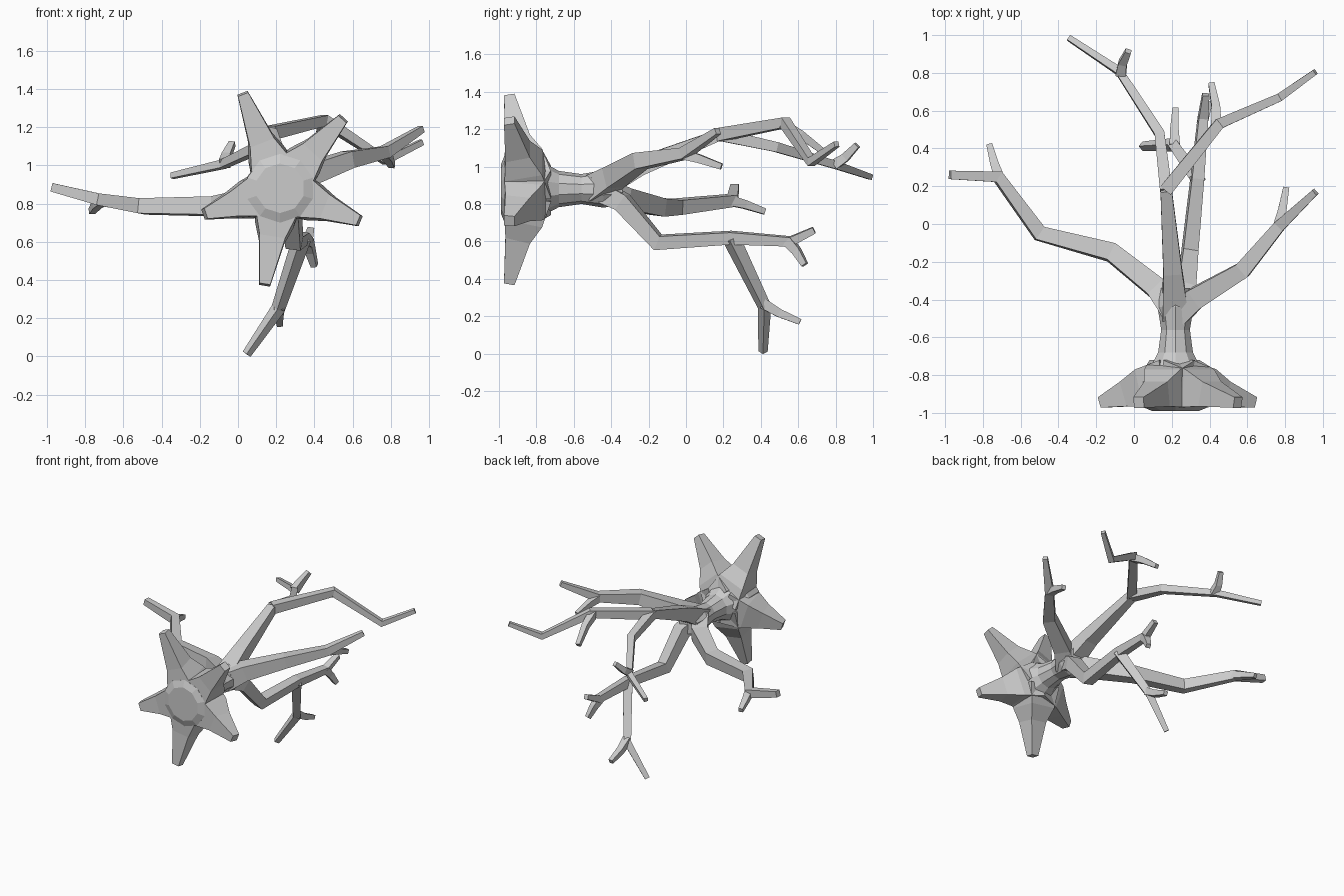
import bpy, bmesh, math
from mathutils import Vector

if "Cube" in bpy.data.objects:
    bpy.data.objects.remove(bpy.data.objects["Cube"])


def loft(name, rings):
    bm = bmesh.new()
    vs = [[bm.verts.new(p) for p in r] for r in rings]
    n = len(vs[0])
    for a, b in zip(vs, vs[1:]):
        for i in range(n):
            j = (i + 1) % n
            bm.faces.new((a[i], a[j], b[j], b[i]))
    bm.faces.new(vs[0])
    bm.faces.new(vs[-1])
    bmesh.ops.recalc_face_normals(bm, faces=bm.faces)
    me = bpy.data.meshes.new(name)
    bm.to_mesh(me)
    bm.free()
    bpy.context.collection.objects.link(bpy.data.objects.new(name, me))


def limb(name, pts, widths, ref=(0, 0, 1)):
    """Four-sided tube along pts, with a width at each point."""
    P = [Vector(p) for p in pts]
    ref = Vector(ref)
    rings = []
    for i, c in enumerate(P):
        d0 = (c - P[i - 1]).normalized() if i else (P[1] - c).normalized()
        d1 = (P[i + 1] - c).normalized() if i < len(P) - 1 else d0
        t = (d0 + d1).normalized()
        v = (ref - t * ref.dot(t)).normalized()
        u = t.cross(v)
        h = widths[i] / 2
        rings.append([c + (u * a + v * b) * h
                      for a, b in ((-1, -1), (1, -1), (1, 1), (-1, 1))])
        ref = v
    loft(name, rings)


def branch(name, w0, w1, pts, twig=None, fork=-2):
    """Evenly tapering branch; an optional twig leaves it at point `fork`."""
    n = len(pts) - 1
    limb(name, pts, [w0 + (w1 - w0) * i / n for i in range(n + 1)])
    if twig:
        a, b = Vector(pts[fork]), Vector(twig)
        back = a.lerp(Vector(pts[fork - 1]), 0.05)
        limb(name + "_twig", [back, a.lerp(b, 0.4), b], [0.055, 0.045, 0.032])


CX, CZ = 0.22, 0.88
crown = (CX, -0.48, CZ)

# Trunk lying along y, flaring into the roots and into the crown
loft("trunk", [[Vector((CX + r * math.cos(math.radians(36 * k + 18)), y,
                        CZ + r * math.sin(math.radians(36 * k + 18))))
                for k in range(10)]
               for y, r in [(-0.99, 0.13), (-0.97, 0.18), (-0.84, 0.183),
                            (-0.68, 0.097), (-0.56, 0.08), (-0.44, 0.1),
                            (-0.34, 0.08)]])

# Five roots radiating from the base, all with the same taper
for k, (x, z) in enumerate([(0.025, 1.375), (0.55, 1.245), (0.635, 0.71),
                            (0.14, 0.375), (-0.175, 0.745)]):
    reach = Vector((x - CX, 0, z - CZ))
    stations = [(0.03, -0.85, 0.26), (0.17, -0.87, 0.205),
                (0.27, -0.9, 0.135), (reach.length, -0.945, 0.057)]
    d = reach.normalized()
    limb(f"root_{k + 1}", [(CX + d.x * r, y, CZ + d.z * r) for r, y, w in stations],
         [w for r, y, w in stations], (0, 1, 0))

# Branches growing from the crown
branch("right_branch", 0.14, 0.035,
       [crown, (0.33, -0.39, 0.94), (0.575, -0.245, 1.03), (0.77, -0.01, 1.07),
        (0.96, 0.17, 1.19)], twig=(0.805, 0.19, 1.0))
upper_end = (0.17, 0.18, 1.17)
branch("upper_branch", 0.14, 0.06, [crown, (0.205, -0.25, 1.0), upper_end])
branch("left_branch", 0.13, 0.045,
       [crown, (0.12, -0.34, 0.83), (-0.12, -0.15, 0.785), (-0.5, -0.05, 0.785),
        (-0.72, 0.25, 0.82), (-0.975, 0.26, 0.885)], twig=(-0.765, 0.42, 0.76))
lower_fork = (0.335, 0.24, 0.62)
branch("lower_branch", 0.11, 0.035,
       [crown, (0.275, -0.34, 0.81), (0.295, -0.15, 0.595), lower_fork,
        (0.365, 0.56, 0.6), (0.38, 0.685, 0.66)], twig=(0.4, 0.635, 0.475))

# Second-level branches growing from the forks
branch("upper_left_branch", 0.065, 0.03,
       [upper_end, (0.135, 0.48, 1.105), (-0.08, 0.81, 1.005),
        (-0.345, 0.985, 0.945)], twig=(-0.03, 0.915, 1.115))
branch("upper_right_branch", 0.07, 0.03,
       [upper_end, (0.45, 0.53, 1.235), (0.77, 0.67, 1.025), (0.96, 0.805, 1.12)],
       twig=(0.41, 0.74, 1.075), fork=1)
branch("hanging_branch", 0.07, 0.035,
       [lower_fork, (0.21, 0.42, 0.25), (0.045, 0.412, 0.012)],
       twig=(0.22, 0.61, 0.17))
